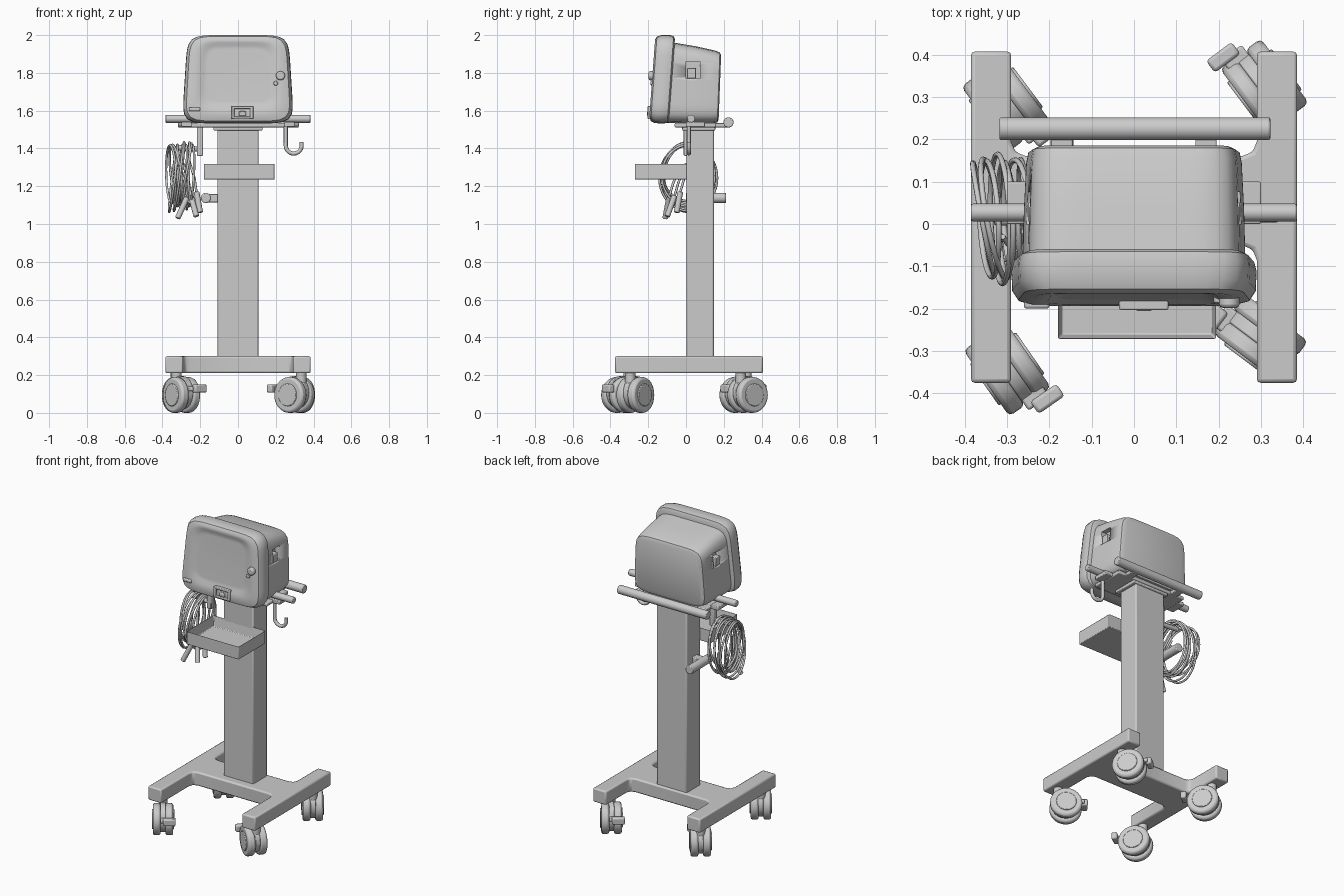
import bpy, bmesh, math, random
from mathutils import Matrix, Vector

if "Cube" in bpy.data.objects:
    bpy.data.objects.remove(bpy.data.objects["Cube"])

random.seed(4)
grey = bpy.data.materials.new("light grey")
grey.diffuse_color = (0.6, 0.6, 0.6, 1)
grey.use_nodes = True
grey.node_tree.nodes["Principled BSDF"].inputs["Base Color"].default_value = grey.diffuse_color


def finish(name, bm, bevel=0.0, segments=2, angle=35):
    bmesh.ops.recalc_face_normals(bm, faces=bm.faces)
    mesh = bpy.data.meshes.new(name)
    bm.to_mesh(mesh)
    bm.free()
    ob = bpy.data.objects.new(name, mesh)
    bpy.context.collection.objects.link(ob)
    mesh.materials.append(grey)
    bpy.ops.object.select_all(action='DESELECT')
    ob.select_set(True)
    bpy.context.view_layer.objects.active = ob
    bpy.ops.object.shade_smooth_by_angle(angle=math.radians(angle))
    if bevel:
        m = ob.modifiers.new("bevel", 'BEVEL')
        m.width, m.segments = bevel, segments
        m.limit_method, m.angle_limit = 'ANGLE', math.radians(40)
    return ob


def box(name, lo, hi, bevel=0.008, matrix=Matrix()):
    lo, hi = Vector(lo), Vector(hi)
    bm = bmesh.new()
    bmesh.ops.create_cube(bm, size=1, matrix=matrix @ Matrix.Translation((lo + hi) / 2)
                          @ Matrix.Diagonal((*(hi - lo), 1)))
    return finish(name, bm, bevel)


def rod(name, a, b, r, bevel=0.005, sides=24, matrix=Matrix()):
    a, b = Vector(a), Vector(b)
    turn = (b - a).to_track_quat('Z', 'Y').to_matrix().to_4x4()
    bm = bmesh.new()
    bmesh.ops.create_cone(bm, cap_ends=True, segments=sides, radius1=r, radius2=r,
                          depth=(b - a).length,
                          matrix=matrix @ Matrix.Translation((a + b) / 2) @ turn)
    return finish(name, bm, bevel)


def tube(name, points, r, cyclic=False):
    cu = bpy.data.curves.new(name, 'CURVE')
    cu.dimensions = '3D'
    cu.bevel_depth, cu.bevel_resolution, cu.use_fill_caps = r, 2, True
    sp = cu.splines.new('POLY')
    sp.points.add(len(points) - 1)
    for p, co in zip(sp.points, points):
        p.co = (*co, 1)
    sp.use_cyclic_u = cyclic
    sp.use_smooth = True
    cu.materials.append(grey)
    ob = bpy.data.objects.new(name, cu)
    bpy.context.collection.objects.link(ob)
    bpy.ops.object.select_all(action='DESELECT')
    ob.select_set(True)
    bpy.context.view_layer.objects.active = ob
    bpy.ops.object.convert(target='MESH')


def loft(name, sections, taper, tilt, n=64, power=7):
    """Skin rounded-rectangle sections (y, half width, bottom, top)."""
    bm = bmesh.new()
    rings = []
    for y, w, z0, z1 in sections:
        ring = []
        for i in range(n):
            a = math.tau * i / n
            c, s = math.cos(a), math.sin(a)
            k = (abs(c) ** power + abs(s) ** power) ** (-1 / power)
            z = (z0 + z1) / 2 + (z1 - z0) / 2 * s * k
            t = (z - 1.53) / 0.47
            ring.append(bm.verts.new((w * c * k * (1 - taper * t), y + tilt * t, z)))
        rings.append(ring)
    for r0, r1 in zip(rings, rings[1:]):
        for i in range(n):
            j = (i + 1) % n
            bm.faces.new((r0[i], r0[j], r1[j], r1[i]))
    bm.faces.new(rings[0])
    bm.faces.new(rings[-1])
    return finish(name, bm)


# H-shaped base, outlined on the right and mirrored
half = [(0.255, -0.05), (0.28, -0.06), (0.29, -0.085), (0.29, -0.375), (0.385, -0.375),
        (0.385, 0.407), (0.29, 0.407), (0.29, 0.195), (0.28, 0.17), (0.255, 0.16)]
bm = bmesh.new()
outline = half + [(-x, y) for x, y in reversed(half)]
face = bm.faces.new([bm.verts.new((x, y, 0.21)) for x, y in outline])
ext = bmesh.ops.extrude_face_region(bm, geom=[face])
bmesh.ops.translate(bm, vec=(0, 0, 0.09),
                    verts=[v for v in ext["geom"] if isinstance(v, bmesh.types.BMVert)])
finish("base_frame", bm, 0.009)

# Column and mounting plate
box("column", (-0.108, 0.003, 0.29), (0.108, 0.147, 1.53), 0.008)
box("mounting_plate", (-0.25, -0.06, 1.512), (0.25, 0.16, 1.535), 0.006)
box("plate_boss", (-0.13, -0.02, 1.495), (0.13, 0.155, 1.515), 0.005)

# Swivel casters: stem position and trailing direction
for label, sx, sy, dx, dy in [("front_left", -0.325, -0.305, 0.57, -0.82),
                              ("front_right", 0.335, -0.295, -0.8, 0.6),
                              ("back_right", 0.335, 0.29, -0.6, 0.8),
                              ("back_left", -0.33, 0.32, 0.6, -0.8)]:
    M = (Matrix.Translation((sx, sy, 0)) @ Matrix.Rotation(math.atan2(dy, dx), 4, 'Z')
         @ Matrix.Translation((0.045, 0, 0.095)))
    for side in (-1, 1):
        rod(label + "_wheel", (0, side * 0.014, 0), (0, side * 0.06, 0), 0.095, 0.012, 32, M)
        rod(label + "_hub", (0, side * 0.055, 0), (0, side * 0.066, 0), 0.06, 0.004, 24, M)
    rod(label + "_hood", (0, -0.016, 0.012), (0, 0.016, 0.012), 0.088, 0.004, 24, M)
    rod(label + "_stem", (-0.045, 0, 0.03), (-0.045, 0, 0.12), 0.027, 0.004, 20, M)
    box(label + "_brake_arm", (0.05, -0.015, 0.02), (0.11, 0.045, 0.045), 0.006, M)
    box(label + "_brake_pedal", (0.095, 0.0, 0.012), (0.13, 0.075, 0.056), 0.008, M)

# Open storage tray: inset the top and push it down
bm = bmesh.new()
bmesh.ops.create_cube(bm, size=1, matrix=Matrix.Translation((0.007, -0.133, 1.278))
                      @ Matrix.Diagonal((0.374, 0.276, 0.086, 1)))
top = max(bm.faces, key=lambda f: f.calc_center_median().z)
bmesh.ops.inset_region(bm, faces=[top], thickness=0.014)
bmesh.ops.translate(bm, vec=(0, 0, -0.068), verts=top.verts)
finish("tray", bm, 0.004)

# Handle rails
rod("rear_handle", (-0.318, 0.225, 1.538), (0.322, 0.225, 1.538), 0.027)
for side in (-1, 1):
    rod("side_rail", (side * 0.2, 0.027, 1.557), (side * 0.385, 0.027, 1.557), 0.021)
    box("rail_bracket", (side * 0.2 - 0.045, 0.0, 1.515), (side * 0.2 + 0.1 * side, 0.1, 1.54), 0.004)
    box("handle_bracket", (side * 0.17 - 0.025, 0.12, 1.512), (side * 0.17 + 0.025, 0.225, 1.535), 0.004)

# Monitor bezel with sunken screen, and tapered housing
loft("monitor_bezel", [(-0.186, 0.17, 1.65, 1.925), (-0.187, 0.195, 1.63, 1.945),
                       (-0.196, 0.212, 1.61, 1.96), (-0.197, 0.25, 1.57, 1.978),
                       (-0.188, 0.28, 1.545, 1.993), (-0.165, 0.295, 1.534, 2.0),
                       (-0.12, 0.297, 1.532, 2.0), (-0.1, 0.292, 1.535, 1.995),
                       (-0.092, 0.275, 1.545, 1.98)], 0.1, 0.035)
housing = loft("monitor_housing", [(-0.11, 0.27, 1.535, 1.965), (0.03, 0.266, 1.533, 1.942),
                                   (0.14, 0.26, 1.533, 1.918), (0.165, 0.255, 1.538, 1.908),
                                   (0.172, 0.24, 1.55, 1.893)], 0.1, 0.018)

# Side grip recesses
for side in (-1, 1):
    cutter = box("grip_cutter", (side * 0.26 - 0.045, 0.0, 1.77), (side * 0.26 + 0.045, 0.075, 1.86), 0)
    cutter.hide_render = True
    cutter.hide_viewport = True
    m = housing.modifiers.new("grip", 'BOOLEAN')
    m.object, m.operation, m.solver = cutter, 'DIFFERENCE', 'EXACT'
    box("grip_latch", (side * 0.232 - 0.018, 0.005, 1.77), (side * 0.232 + 0.018, 0.052, 1.825), 0.004)

# Front controls
rod("control_knob", (0.225, -0.165, 1.785), (0.225, -0.198, 1.785), 0.024, 0.008)
rod("small_knob", (0.2, -0.165, 1.745), (0.2, -0.187, 1.745), 0.012, 0.004)
box("power_button", (-0.26, -0.2, 1.597), (-0.2, -0.17, 1.618), 0.006)
for x0, x1, z0, z1 in [(-0.035, -0.018, 1.56, 1.622), (0.064, 0.081, 1.56, 1.622),
                       (-0.035, 0.081, 1.61, 1.625), (-0.035, 0.081, 1.555, 1.568)]:
    box("port_frame", (x0, -0.203, z0), (x1, -0.17, z1), 0.004)
box("port_plug", (0.005, -0.206, 1.572), (0.042, -0.17, 1.597), 0.005)

# J hook on the right
arc = [(0.295 - 0.042 * math.cos(a), 0.015, 1.415 - 0.042 * math.sin(a))
       for a in [math.pi * i / 14 for i in range(15)]]
tube("j_hook", [(0.253, 0.015, 1.53)] + arc + [(0.337, 0.015, 1.435)], 0.011)

# Cable hanger on the left
box("cable_hanger", (-0.218, -0.012, 1.36), (-0.185, 0.025, 1.525), 0.006)
rod("hanger_arm", (-0.19, 0.01, 1.395), (-0.33, 0.01, 1.405), 0.014)
rod("side_peg", (-0.17, 0.0, 1.138), (-0.17, 0.212, 1.138), 0.027)
box("peg_bracket", (-0.18, 0.04, 1.115), (-0.1, 0.09, 1.16), 0.005)

# Coiled cable: loose ellipses with varied lean
for i in range(9):
    cx = -0.355 + 0.013 * i
    ry, rz = random.uniform(0.125, 0.155), random.uniform(0.15, 0.18)
    lean, yaw = random.uniform(-0.03, 0.035), random.uniform(-0.03, 0.0)
    zc = 1.425 - rz + random.uniform(-0.01, 0.01)
    tube("cable_loop", [(cx + lean * math.sin(a) + yaw * math.cos(a),
                         0.012 + ry * math.cos(a), zc + rz * math.sin(a))
                        for a in [math.tau * k / 40 for k in range(40)]], 0.0065, True)

# Cable ends and plugs
for x, y, z, dx, dy in [(-0.22, -0.03, 1.17, 0.02, -0.02), (-0.25, -0.06, 1.15, 0.03, -0.04),
                        (-0.27, -0.09, 1.14, -0.05, -0.02)]:
    tube("cable_end", [(x - 0.04, y + 0.06, z + 0.17), (x - 0.01, y + 0.02, z + 0.07), (x, y, z)], 0.0065)
    rod("cable_plug", (x, y, z), (x + dx, y + dy, z - 0.11), 0.015, 0.004, 16)
